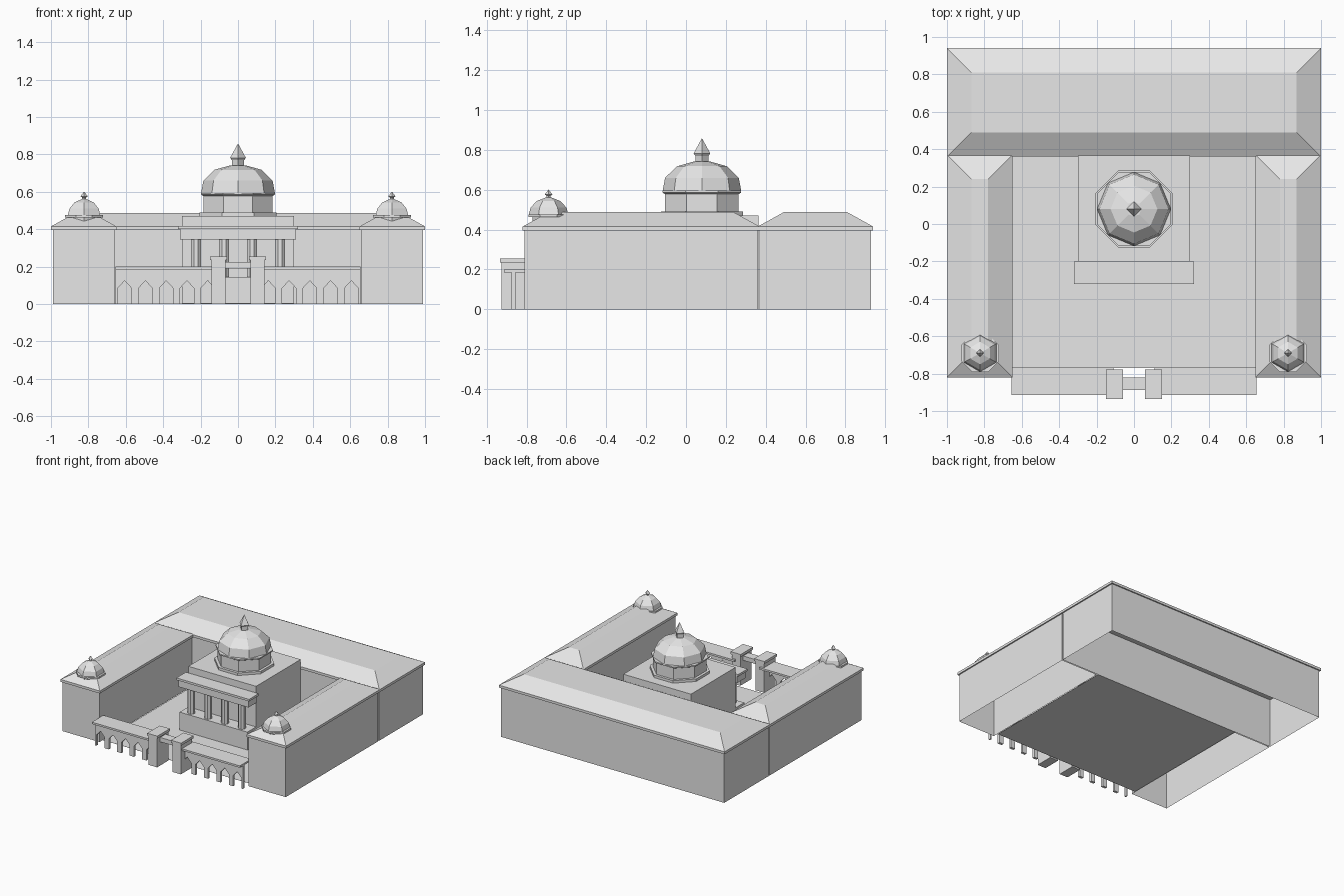
import bpy
import bmesh
from math import cos, sin, tau

old = bpy.data.objects.get("Cube")
if old:
    bpy.data.objects.remove(old, do_unlink=True)

# One plain stone colour for everything
stone = bpy.data.materials.new("pale_grey_stone")
stone.use_nodes = True
stone.diffuse_color = (0.8, 0.8, 0.8, 1)
stone.node_tree.nodes["Principled BSDF"].inputs["Base Color"].default_value = (0.8, 0.8, 0.8, 1)


def rect(x0, x1, y0, y1, z):
    return [(x0, y0, z), (x1, y0, z), (x1, y1, z), (x0, y1, z)]


def finish(name, bm):
    bmesh.ops.remove_doubles(bm, verts=bm.verts, dist=0.0001)
    bmesh.ops.recalc_face_normals(bm, faces=bm.faces)
    mesh = bpy.data.meshes.new(name)
    bm.to_mesh(mesh)
    bm.free()
    mesh.materials.append(stone)
    obj = bpy.data.objects.new(name, mesh)
    bpy.context.collection.objects.link(obj)
    return obj


def loft(name, rings, bottom=True, top=True):
    """Join matching rings of points into a shell, with optional end caps."""
    bm = bmesh.new()
    loops = [[bm.verts.new(p) for p in ring] for ring in rings]
    for a, b in zip(loops, loops[1:]):
        for i in range(len(a)):
            j = (i + 1) % len(a)
            bm.faces.new((a[i], a[j], b[j], b[i]))
    if bottom:
        bm.faces.new(loops[0][::-1])
    if top:
        bm.faces.new(loops[-1])
    return finish(name, bm)


def box(name, x0, x1, y0, y1, z0, z1, **caps):
    return loft(name, [rect(x0, x1, y0, y1, z0), rect(x0, x1, y0, y1, z1)], **caps)


def turned(name, cx, cy, profile, sides, turn=0.0):
    """Faceted solid of revolution from (radius, height) pairs."""
    angles = [tau * (i + turn) / sides for i in range(sides)]
    return loft(name, [[(cx + r * cos(a), cy + r * sin(a), z) for a in angles]
                       for r, z in profile])


def wing(name, x0, x1, y0, y1):
    """Hollow walls under a hipped roof with a flat top."""
    o, h = 0.01, 0.12
    box(name + "_walls", x0, x1, y0, y1, 0, 0.4, bottom=False, top=False)
    eave = (x0 - o, x1 + o, y0 - o, y1 + o)
    loft(name + "_roof", [
        rect(*eave, 0.395), rect(*eave, 0.415),
        rect(x0 + h, x1 - h, y0 + h, y1 - h, 0.487)])


# Wings around the courtyard
wing("back_wing", -0.99, 0.99, 0.37, 0.93)
for side, s in (("left", 1), ("right", -1)):
    wing(side + "_wing", *sorted((s * 0.66, s * 0.99)), -0.81, 0.36)
box("courtyard_floor", -0.655, 0.655, -0.77, 0.37, 0, 0.001)

# Central hall with podium and portico
box("central_hall", -0.3, 0.3, -0.2, 0.365, 0.002, 0.47)
box("portico_podium", -0.3, 0.3, -0.31, -0.2, 0.002, 0.145)
box("portico_beam", -0.31, 0.31, -0.31, -0.2, 0.345, 0.4)
box("portico_cornice", -0.322, 0.322, -0.32, -0.2, 0.4, 0.417)
for i in range(4):
    turned(f"portico_column_{i + 1}", -0.225 + 0.15 * i, -0.27,
           [(0.029, 0.145), (0.029, 0.345)], 8, 0.5)

# Main dome
DY = 0.08
turned("dome_plinth", 0, DY, [(0.222, 0.47), (0.222, 0.49)], 8, 0.5)
turned("dome_drum", 0, DY, [(0.2, 0.49), (0.2, 0.58)], 8, 0.5)
turned("dome_cornice", 0, DY, [(0.2, 0.578), (0.213, 0.585), (0.213, 0.595)], 8, 0.5)
turned("main_dome", 0, DY,
       [(0.197, 0.595), (0.185, 0.66), (0.125, 0.718), (0.04, 0.742)], 8)
turned("dome_finial", 0, DY,
       [(0.033, 0.735), (0.033, 0.77), (0.042, 0.782), (0.001, 0.857)], 4)

# Corner cupolas and the front arcade, mirrored
for side, s in (("left", 1), ("right", -1)):
    cx, cy = s * 0.823, -0.69
    turned(side + "_cupola_base", cx, cy, [(0.08, 0.42), (0.08, 0.465)], 6, 0.5)
    turned(side + "_cupola_rim", cx, cy, [(0.11, 0.462), (0.11, 0.475)], 8, 0.5)
    turned(side + "_cupola_dome", cx, cy,
           [(0.1, 0.475), (0.09, 0.51), (0.06, 0.543), (0.012, 0.562)], 6, 0.5)
    turned(side + "_cupola_finial", cx, cy,
           [(0.01, 0.555), (0.01, 0.57), (0.02, 0.576), (0.001, 0.6)], 4)

    # Arcade wall with pointed openings
    outline = [(0.12, 0.19), (0.12, 0)]
    for i in range(5):
        c, w = 0.162 + 0.111 * i, 0.037
        outline += [(c - w, 0), (c - w, 0.085), (c, 0.125), (c + w, 0.085), (c + w, 0)]
    outline += [(0.655, 0), (0.655, 0.19)]
    loft(side + "_arcade_wall",
         [[(s * x, y, z) for x, z in outline] for y in (-0.875, -0.855)])
    box(side + "_arcade_roof", *sorted((s * 0.11, s * 0.655)), -0.913, -0.768, 0.185, 0.2)

    # Gate pier and its cap
    box(side + "_gate_pier", *sorted((s * 0.068, s * 0.142)), -0.927, -0.785, 0, 0.235)
    box(side + "_gate_cap", *sorted((s * 0.06, s * 0.15)), -0.935, -0.777, 0.235, 0.255)

box("gate_beam", -0.07, 0.07, -0.888, -0.82, 0.19, 0.225)
